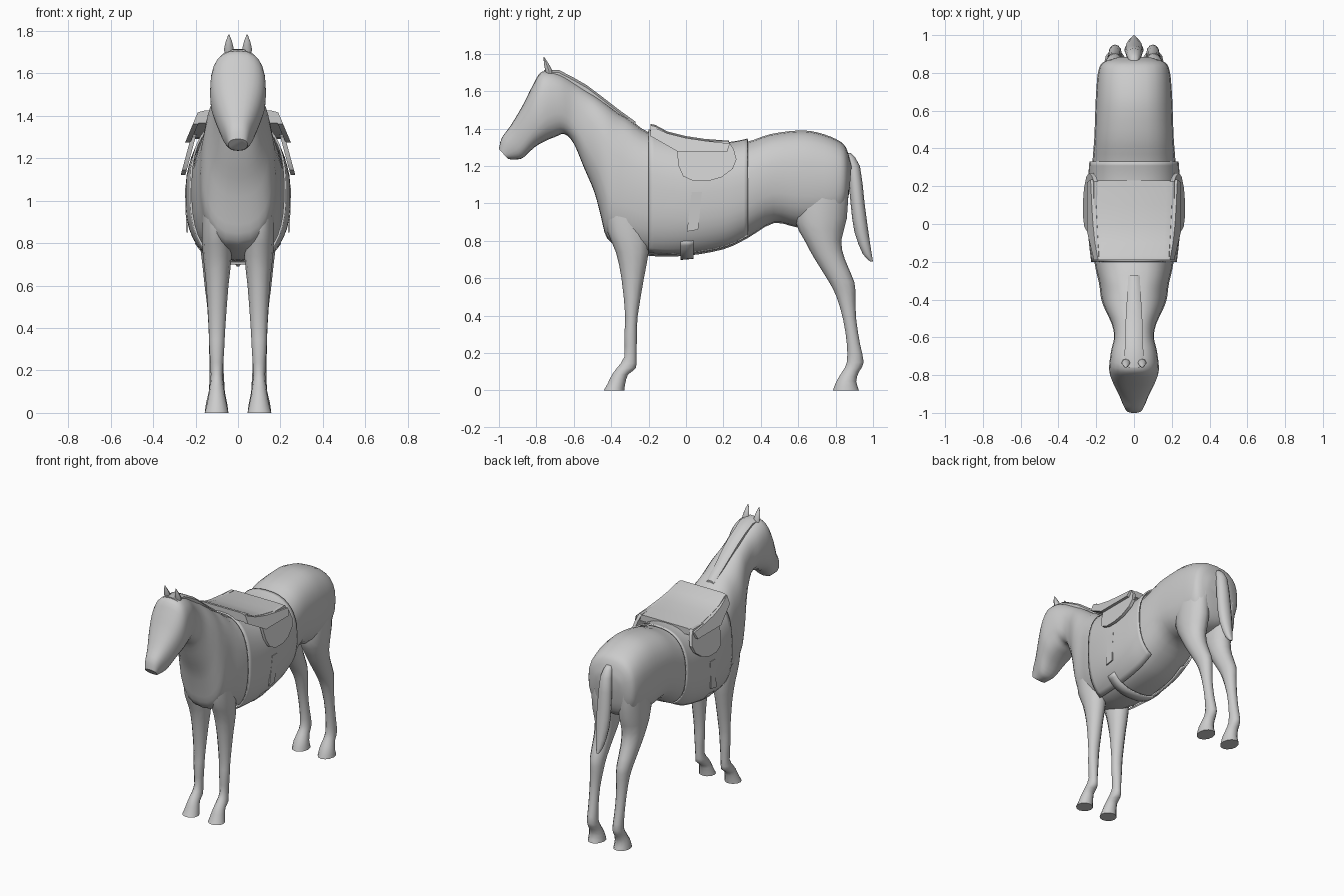
import bpy, bmesh, math
from mathutils import Vector

coat = bpy.data.materials.new("light_grey")
coat.diffuse_color = (0.6, 0.6, 0.6, 1)


def finish(name, verts, faces, angle=50):
    me = bpy.data.meshes.new(name)
    me.from_pydata(verts, [], faces)
    bm = bmesh.new()
    bm.from_mesh(me)
    bmesh.ops.recalc_face_normals(bm, faces=bm.faces)
    bm.to_mesh(me)
    bm.free()
    me.materials.append(coat)
    ob = bpy.data.objects.new(name, me)
    bpy.context.collection.objects.link(ob)
    bpy.context.view_layer.objects.active = ob
    ob.select_set(True)
    bpy.ops.object.shade_smooth_by_angle(angle=math.radians(angle))
    ob.select_set(False)
    return ob


def loft(name, rings, closed=True, caps=True, angle=50):
    n = len(rings[0])
    verts = [v for r in rings for v in r]
    faces = []
    for i in range(len(rings) - 1):
        for j in range(n if closed else n - 1):
            k = (j + 1) % n
            faces.append((i*n + j, i*n + k, (i+1)*n + k, (i+1)*n + j))
    if caps:
        faces += [tuple(range(n)), tuple(range(len(verts) - n, len(verts)))]
    return finish(name, verts, faces, angle)


def smooth_path(rows, steps):
    """Catmull-Rom interpolation through rows of numbers."""
    out = []
    for i in range(len(rows) - 1):
        p0, p1, p2, p3 = (rows[max(0, min(len(rows) - 1, i + d))] for d in (-1, 0, 1, 2))
        for s in range(steps):
            t = s / steps
            out.append([0.5*(2*b + (c - a)*t + (2*a - 5*b + 4*c - d)*t*t
                             + (3*b - a - 3*c + d)*t**3)
                        for a, b, c, d in zip(p0, p1, p2, p3)])
    out.append(list(rows[-1]))
    return out


def spow(v, e):
    return math.copysign(abs(v)**e, v)


def section(row, angles, grow=0.0, e=0.8):
    """Cross-section between a top and a bottom point of the outline."""
    ty, tz, by, bz, w = row
    top, bot = Vector((0, ty, tz)), Vector((0, by, bz))
    mid, half = (top + bot) / 2, (top - bot) / 2
    half *= 1 + grow / half.length
    return [mid + half*spow(math.cos(a), e) + Vector(((w + grow)*spow(math.sin(a), e), 0, 0))
            for a in angles]


FULL = [2*math.pi*i/24 for i in range(24)]

# Body, neck and head: top y, z, bottom y, z, half width
body = [
    (0.885, 1.20, 0.875, 1.08, 0.09), (0.855, 1.30, 0.855, 0.97, 0.165),
    (0.80, 1.345, 0.81, 0.90, 0.19), (0.70, 1.38, 0.71, 0.87, 0.20),
    (0.60, 1.39, 0.60, 0.87, 0.205), (0.45, 1.37, 0.47, 0.895, 0.21),
    (0.33, 1.33, 0.33, 0.815, 0.22), (0.20, 1.31, 0.20, 0.755, 0.228),
    (0.0, 1.32, 0.0, 0.72, 0.23), (-0.20, 1.38, -0.20, 0.72, 0.21),
    (-0.30, 1.45, -0.33, 0.76, 0.185), (-0.36, 1.485, -0.42, 0.81, 0.175),
    (-0.42, 1.53, -0.455, 0.93, 0.16), (-0.47, 1.565, -0.49, 1.06, 0.14),
    (-0.53, 1.605, -0.545, 1.19, 0.115), (-0.60, 1.65, -0.60, 1.32, 0.105),
    (-0.68, 1.695, -0.65, 1.37, 0.12), (-0.77, 1.705, -0.70, 1.355, 0.13),
    (-0.82, 1.63, -0.75, 1.335, 0.13), (-0.87, 1.53, -0.81, 1.30, 0.11),
    (-0.935, 1.42, -0.87, 1.245, 0.078), (-0.985, 1.35, -0.91, 1.235, 0.058),
    (-1.0, 1.29, -0.95, 1.237, 0.045),
]
loft("horse_body", [section(r, FULL) for r in smooth_path(body, 3)])


def leg(name, rows):
    """Rows: z, front y, back y, inner x, outer x; built on both sides."""
    fine = smooth_path(rows, 2)
    for side, tag in ((1, "left"), (-1, "right")):
        rings = []
        for z, y0, y1, x0, x1 in fine:
            rings.append([(side*((x0 + x1)/2 + (x1 - x0)/2*math.cos(a)),
                           (y0 + y1)/2 + (y1 - y0)/2*math.sin(a), max(z, 0))
                          for a in FULL[::2]])
        loft(f"{name}_{tag}", rings)


leg("front_leg", [
    (1.0, -0.44, -0.22, 0.06, 0.165), (0.85, -0.42, -0.20, 0.035, 0.17),
    (0.74, -0.375, -0.20, 0.03, 0.165), (0.60, -0.345, -0.225, 0.045, 0.15),
    (0.40, -0.325, -0.258, 0.06, 0.138), (0.30, -0.33, -0.262, 0.065, 0.135),
    (0.18, -0.33, -0.265, 0.072, 0.128), (0.12, -0.37, -0.268, 0.065, 0.135),
    (0.085, -0.395, -0.31, 0.062, 0.138), (0.035, -0.42, -0.325, 0.052, 0.148),
    (0.0, -0.44, -0.33, 0.045, 0.157)])
leg("hind_leg", [
    (1.1, 0.60, 0.87, 0.04, 0.19), (0.92, 0.58, 0.86, 0.02, 0.19),
    (0.80, 0.635, 0.83, 0.03, 0.18), (0.70, 0.69, 0.85, 0.045, 0.168),
    (0.58, 0.765, 0.90, 0.055, 0.155), (0.50, 0.805, 0.905, 0.06, 0.145),
    (0.38, 0.84, 0.91, 0.07, 0.138), (0.25, 0.86, 0.93, 0.07, 0.135),
    (0.15, 0.86, 0.95, 0.065, 0.135), (0.10, 0.835, 0.925, 0.062, 0.138),
    (0.05, 0.805, 0.91, 0.052, 0.15), (0.0, 0.785, 0.925, 0.045, 0.157)])

# Tail: z, front y, back y, half width
tail = [(1.27, 0.83, 0.88, 0.02), (1.20, 0.86, 0.93, 0.04), (1.0, 0.88, 0.955, 0.05),
        (0.85, 0.90, 0.975, 0.045), (0.73, 0.945, 0.993, 0.025), (0.69, 0.985, 1.0, 0.006)]
loft("tail", [[(w*math.cos(a), (y0 + y1)/2 + (y1 - y0)/2*math.sin(a), z) for a in FULL[::2]]
              for z, y0, y1, w in smooth_path(tail, 2)])

# Mane: low strip along the crest, y, z, half width
mane = [(-0.27, 1.435, 0.03), (-0.36, 1.50, 0.035), (-0.47, 1.585, 0.042),
        (-0.53, 1.63, 0.045), (-0.60, 1.67, 0.045), (-0.68, 1.712, 0.05), (-0.76, 1.71, 0.055)]
loft("mane", [[(-w, y, z - 0.04), (-w, y, z - 0.012), (-w*0.5, y, z + 0.002),
               (w*0.5, y, z + 0.002), (w, y, z - 0.012), (w, y, z - 0.04)] for y, z, w in mane])

# Ears
for s, tag in ((1, "left"), (-1, "right")):
    rows = [(1.67, -0.725, 0.018), (1.715, -0.735, 0.023), (1.75, -0.748, 0.015),
            (1.783, -0.76, 0.002)]
    loft(f"ear_{tag}", [[(s*0.043 + r*math.cos(a), y + 0.8*r*math.sin(a), z)
                         for a in FULL[::3]] for z, y, r in rows])

# Saddle blanket hugging the barrel, open along the belly
barrel = [r for r in smooth_path(body, 6) if -0.205 <= r[0] <= 0.335]
arc = [math.radians(-152 + 304*i/32) for i in range(33)]
blanket = loft("saddle_blanket", [section(r, arc, 0.012) for r in barrel], False, False)
m = blanket.modifiers.new("thickness", 'SOLIDIFY')
m.thickness, m.offset = 0.01, 0


# Girth strap under the belly
def between(y):
    for a, b in zip(barrel, barrel[1:]):
        if b[0] <= y <= a[0]:
            t = (a[0] - y) / (a[0] - b[0])
            return [p + (q - p)*t for p, q in zip(a, b)]


under = [math.radians(130 + 100*i/16) for i in range(17)]
girth = loft("girth_strap", [section(between(y), under, 0.014) for y in (-0.03, 0.005, 0.04)],
             False, False)
m = girth.modifiers.new("thickness", 'SOLIDIFY')
m.thickness, m.offset = 0.012, 0

# Saddle seat: shaped slab, y, top z, half width, thickness
seat = [(-0.19, 1.425, 0.185, 0.06), (-0.165, 1.42, 0.185, 0.06), (-0.10, 1.385, 0.19, 0.055),
        (0.0, 1.36, 0.195, 0.05), (0.10, 1.345, 0.20, 0.05), (0.23, 1.335, 0.20, 0.045)]
loft("saddle_seat", [[(-w - 0.015, y, z - t), (-w, y, z - 0.008), (-w + 0.03, y, z),
                      (w - 0.03, y, z), (w, y, z - 0.008), (w + 0.015, y, z - t)]
                     for y, z, w, t in seat], angle=25)

# Side flaps, skirts and stirrup straps
flap = [(-0.05, 1.30), (-0.04, 1.20), (-0.015, 1.145), (0.04, 1.12), (0.12, 1.12),
        (0.19, 1.14), (0.25, 1.185), (0.27, 1.235), (0.255, 1.29), (0.225, 1.335), (0.10, 1.335)]
skirt = [(-0.19, 1.415), (-0.19, 1.36), (-0.04, 1.275), (0.05, 1.275), (0.22, 1.275),
         (0.235, 1.32), (0.10, 1.335), (0.0, 1.35), (-0.10, 1.375)]
strap = [(0.03, 1.06), (0.085, 1.06), (0.065, 0.86), (0.005, 0.85)]


def plate(name, outline, x_of, thick):
    for s, tag in ((1, "left"), (-1, "right")):
        rings = [[(s*(x_of(z) + d), y, z) for y, z in outline] for d in (0, thick)]
        loft(f"{name}_{tag}", rings, angle=30)


plate("saddle_flap", flap, lambda z: 0.19 + (1.335 - z)*0.27, 0.022)
plate("saddle_skirt", skirt, lambda z: 0.165 + (1.415 - z)*0.42, 0.025)
plate("stirrup_strap", strap, lambda z: 0.242 - abs(z - 1.06)*0.03, 0.008)
